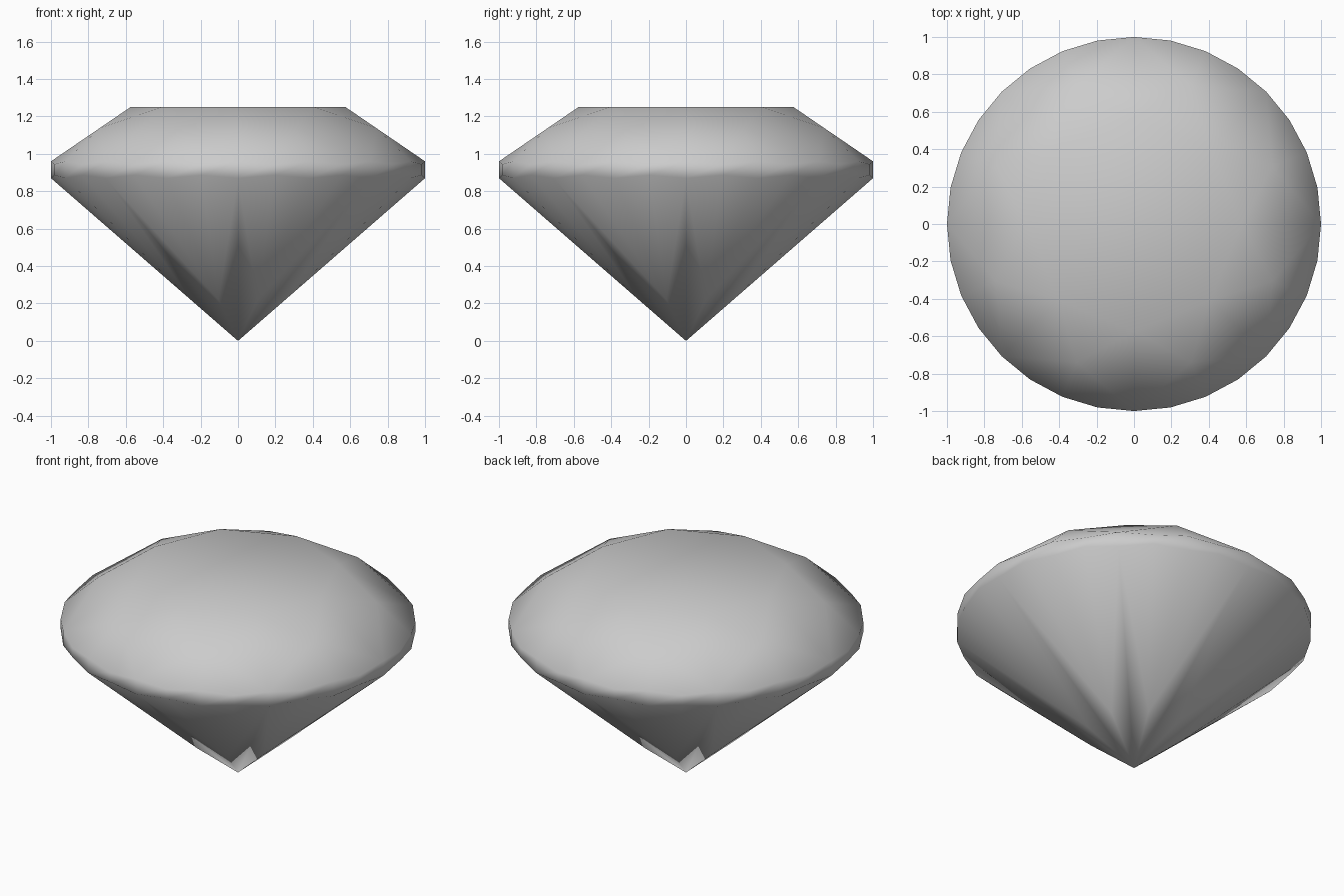
import bpy, bmesh
from math import sin, cos, radians

cube = bpy.data.objects.get("Cube")
if cube:
    bpy.data.objects.remove(cube, do_unlink=True)

MAINS = 8                      # main facets around the stone
STEP = 360 / (MAINS * 4)       # angle between girdle points
TABLE_R, TABLE_Z = 0.575, 1.25
GIRDLE_TOP, GIRDLE_LOW, SCALLOP = 0.96, 0.87, 0.016
STAR_R, PAVILION_R = 0.80, 0.274
HALF = cos(radians(2 * STEP))
CROWN_SLOPE = (TABLE_Z - GIRDLE_TOP) / (1 - TABLE_R)

bm = bmesh.new()


def ring(radius, height, count, offset=0.0):
    """Evenly spaced points; height is a function of the index."""
    points = []
    for i in range(count):
        a = radians(offset + i * 360 / count)
        points.append(bm.verts.new((radius * cos(a), radius * sin(a), height(i))))
    return points


# Rings of points, with the main-facet planes setting the in-between heights
star_z = GIRDLE_TOP + CROWN_SLOPE * (1 - STAR_R * HALF)
pavilion_z = GIRDLE_LOW * PAVILION_R * HALF
table = ring(TABLE_R, lambda i: TABLE_Z, MAINS)
star = ring(STAR_R, lambda i: star_z, MAINS, 2 * STEP)
upper = ring(1, lambda i: GIRDLE_TOP - SCALLOP * (i % 2), MAINS * 4)
lower = ring(1, lambda i: GIRDLE_LOW + SCALLOP * (i % 2), MAINS * 4)
pavilion = ring(PAVILION_R, lambda i: pavilion_z, MAINS, 2 * STEP)
culet = bm.verts.new((0, 0, 0))

# Table
bm.faces.new(table)

for i in range(MAINS):
    n, g = (i + 1) % MAINS, 4 * i
    u = [upper[(g + k) % len(upper)] for k in range(5)]
    d = [lower[(g + k) % len(lower)] for k in range(5)]
    # Crown: star, kite and the two upper halves
    bm.faces.new((table[i], star[i], table[n]))
    bm.faces.new((table[i], star[i - 1], u[0], star[i]))
    bm.faces.new((star[i], u[0], u[1], u[2]))
    bm.faces.new((star[i], u[2], u[3], u[4]))
    # Girdle
    for k in range(4):
        bm.faces.new((d[k], d[k + 1], u[k + 1], u[k]))
    # Pavilion: main kite and the two lower halves
    bm.faces.new((culet, pavilion[i], d[0], pavilion[i - 1]))
    bm.faces.new((pavilion[i], d[2], d[1], d[0]))
    bm.faces.new((pavilion[i], d[4], d[3], d[2]))

bmesh.ops.recalc_face_normals(bm, faces=bm.faces)
for face in bm.faces:
    face.smooth = True

mesh = bpy.data.meshes.new("cut_gem")
bm.to_mesh(mesh)
bm.free()

# Pale grey stone
grey = bpy.data.materials.new("pale_grey")
grey.use_nodes = True
colour = (0.6, 0.6, 0.6, 1)
grey.diffuse_color = colour
grey.node_tree.nodes["Principled BSDF"].inputs["Base Color"].default_value = colour
mesh.materials.append(grey)

gem = bpy.data.objects.new("cut_gem", mesh)
bpy.context.collection.objects.link(gem)
